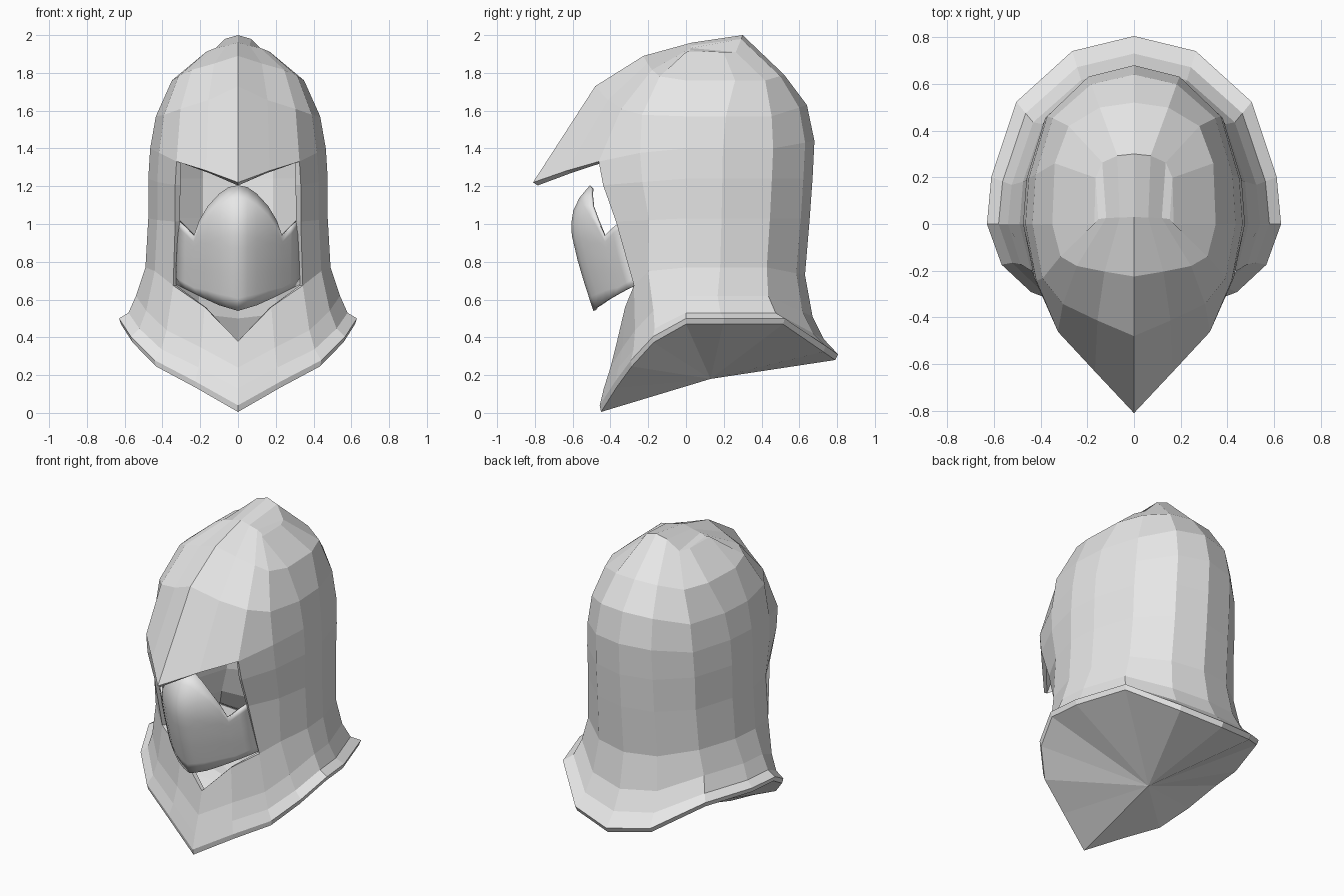
import bpy, bmesh, math

if "Cube" in bpy.data.objects:
    bpy.data.objects.remove(bpy.data.objects["Cube"])

grey = bpy.data.materials.new("steel_grey")
grey.diffuse_color = (0.8, 0.8, 0.8, 1)
grey.use_nodes = True
grey.node_tree.nodes["Principled BSDF"].inputs["Base Color"].default_value = grey.diffuse_color

# Unit half plan, running from centre back round the side to centre front
UX = (0, .42, .8, .97, 1, .9, .7, .36, 0)
UY = (1, .92, .65, .25, 0, -.3, -.57, -.78, -1)
OPEN = 6  # column where the face opening starts


def ring(w, back, front, z_back, z_side, z_front, pb, pf, q):
    """Half ring from its width, depths, heights and roundness powers."""
    pts = []
    for ux, uy in zip(UX, UY):
        if uy >= 0:
            y = back * uy ** pb
            t = max(0, (uy - .65) / .35)
            z = z_side + (z_back - z_side) * t
        else:
            y = -front * (-uy) ** pf
            z = z_side + (z_front - z_side) * (-uy) ** q
        pts.append((w * ux, y, z))
    return pts


def make(name, bm, thickness=0.0):
    """Turn a half mesh into a mirrored object, optionally with thickness."""
    me = bpy.data.meshes.new(name)
    bm.to_mesh(me)
    bm.free()
    me.materials.append(grey)
    ob = bpy.data.objects.new(name, me)
    bpy.context.collection.objects.link(ob)
    m = ob.modifiers.new("mirror", 'MIRROR')
    m.use_clip = True
    m.merge_threshold = 0.001
    if thickness:
        s = ob.modifiers.new("thickness", 'SOLIDIFY')
        s.thickness = thickness
        s.offset = -1
    return ob


def skin(bm, rows, opening=()):
    """Bridge half rings with quads, leaving the face open on given rows."""
    v = [[bm.verts.new(p) for p in r] for r in rows]
    for r in range(len(v) - 1):
        last = OPEN if r in opening else len(v[r]) - 1
        for c in range(last):
            bm.faces.new((v[r][c], v[r + 1][c], v[r + 1][c + 1], v[r][c + 1]))
    return v


# Hood: collar, neck, face opening, beaked brow and crown
rim = ring(.63, .805, .457, .31, .50, .04, 1, .8, 1.3)
rows = [
    rim,
    ring(.58, .73, .435, .39, .53, .13, 1, .8, 1.3),
    ring(.54, .67, .40, .51, .62, .24, 1, .7, 1.3),
    ring(.49, .63, .365, .73, .77, .38, .9, .5, 2.5),
    ring(.475, .655, .65, 1.03, 1.03, 1.0, .9, 1, 1),
    ring(.475, .67, .77, 1.24, 1.24, 1.18, .9, 1, 1),
    ring(.465, .68, .81, 1.44, 1.40, 1.22, .9, 1, 1.7),
    ring(.435, .64, .48, 1.63, 1.57, 1.73, .8, .6, 2.5),
    ring(.35, .52, .225, 1.79, 1.76, 1.89, .5, .4, 1.5),
    ring(.17, .30, -.03, 2.0, 1.91, 1.96, .3, .3, 1.5),
]
bm = bmesh.new()
v = skin(bm, rows, opening=(3, 4, 5))
top = v[-1]
for i in range(3):
    bm.faces.new((top[i], top[8 - i], top[7 - i], top[i + 1]))
bm.faces.new((top[3], top[5], top[4]))
loose = [x for x in bm.verts if not x.link_faces]
bmesh.ops.delete(bm, geom=loose, context='VERTS')
make("hood", bm, 0.03)

# Collar base: narrow lip and a closing fan underneath
bm = bmesh.new()
v = skin(bm, [ring(.62, .79, .45, .28, .47, .005, 1, .8, 1.3), rim])
hub = bm.verts.new((0, .13, .18))
for a, b in zip(v[0], v[0][1:]):
    bm.faces.new((a, b, hub))
make("collar_base", bm)


def lerp(table, x):
    """Piecewise linear lookup."""
    for (x0, y0), (x1, y1) in zip(table, table[1:]):
        if x <= x1:
            return y0 + (y1 - y0) * (x - x0) / (x1 - x0)
    return table[-1][1]


# Face mask: curved plate with a central ridge and eye notches
ridge = [(.5, -.48), (.54, -.49), (.66, -.53), (.8, -.572), (.95, -.607),
         (1.03, -.607), (1.1, -.59), (1.16, -.55), (1.22, -.495)]
upper = [(0, 1.205), (.05, 1.195), (.1, 1.16), (.16, 1.095), (.205, 1.02),
         (.235, .935), (.28, .98), (.33, 1.03)]
lower = [(0, .54), (.1, .57), (.2, .615), (.33, .68)]
bm = bmesh.new()
grid = []
N = 10
for x, zt in upper:
    zb = lerp(lower, x)
    col = []
    for k in range(N + 1):
        z = zb + (zt - zb) * k / N
        y = lerp(ridge, z) + .28 * (x / .33) ** 1.5
        col.append(bm.verts.new((x, y, z)))
    grid.append(col)
for a, b in zip(grid, grid[1:]):
    for k in range(N):
        bm.faces.new((a[k], b[k], b[k + 1], a[k + 1]))
mask = make("face_mask", bm, 0.015)
bpy.context.view_layer.objects.active = mask
mask.select_set(True)
bpy.ops.object.shade_smooth_by_angle(angle=math.radians(40))
